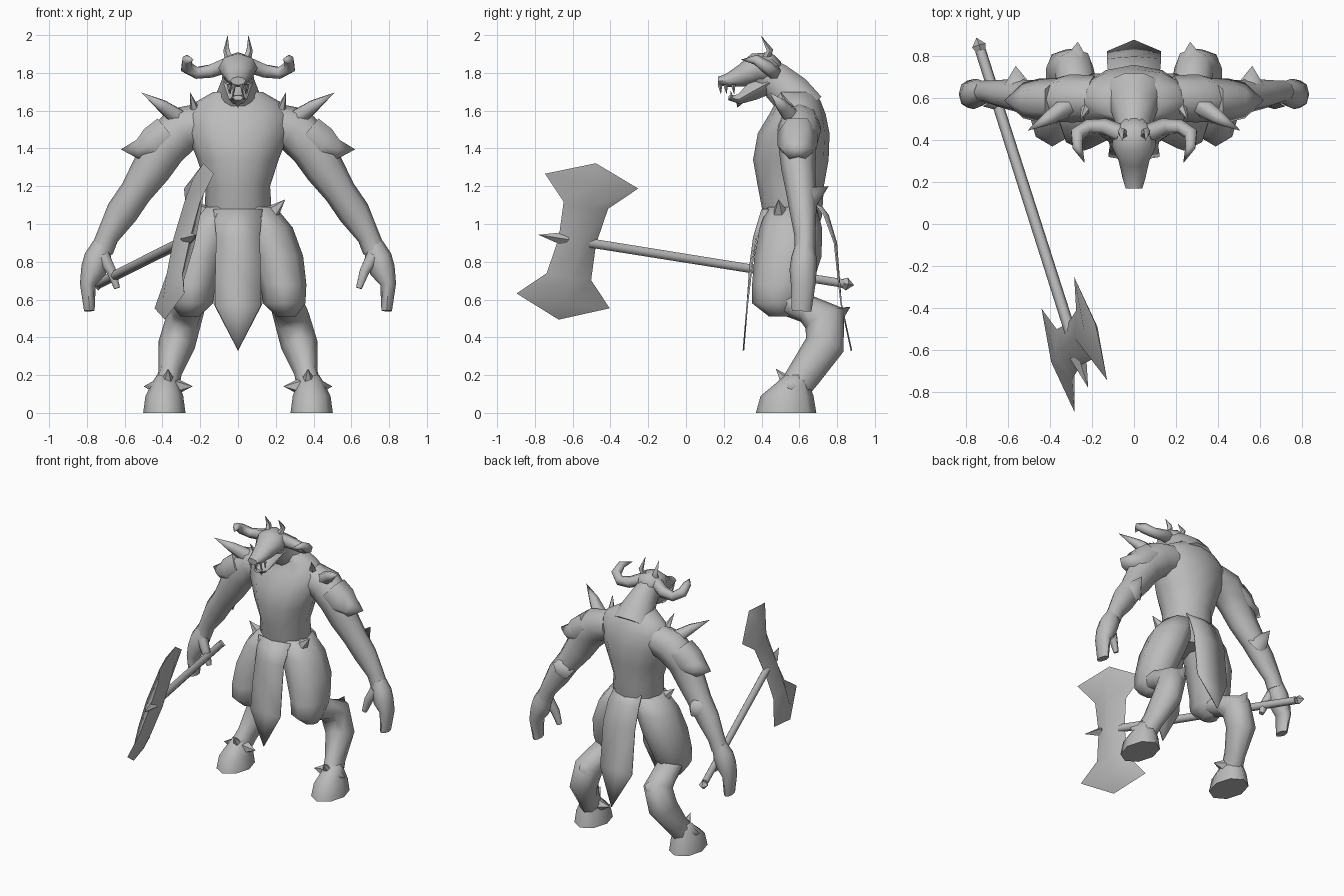
import bpy, bmesh, math
from mathutils import Vector

grey = bpy.data.materials.new("stone_grey")
grey.diffuse_color = (0.5, 0.5, 0.5, 1)


def finish(name, bm, mirror=False, angle=65, thick=0):
    bmesh.ops.remove_doubles(bm, verts=bm.verts, dist=0.0005)
    bmesh.ops.recalc_face_normals(bm, faces=bm.faces)
    me = bpy.data.meshes.new(name)
    bm.to_mesh(me)
    bm.free()
    me.materials.append(grey)
    ob = bpy.data.objects.new(name, me)
    bpy.context.collection.objects.link(ob)
    if thick:
        ob.modifiers.new("thickness", 'SOLIDIFY').thickness = thick
    if mirror:
        ob.modifiers.new("mirror", 'MIRROR').use_mirror_merge = False
    bpy.ops.object.select_all(action='DESELECT')
    ob.select_set(True)
    bpy.context.view_layer.objects.active = ob
    bpy.ops.object.shade_smooth_by_angle(angle=math.radians(angle))
    return ob


def loft(name, rings, n=8, ref=(1, 0, 0), axis=None, mirror=False, angle=65, cap=True):
    """Skin rings (x, y, z, radius along ref, radius across); zero radii make a tip."""
    bm = bmesh.new()
    pts = [Vector(r[:3]) for r in rings]
    loops = []
    for i, r in enumerate(rings):
        t = Vector(axis) if axis else pts[min(i + 1, len(pts) - 1)] - pts[max(i - 1, 0)]
        t.normalize()
        u = Vector(ref)
        u = (u - t * u.dot(t)).normalized()
        v = t.cross(u)
        loops.append([bm.verts.new(pts[i] + u * r[3] * math.cos(2 * math.pi * k / n)
                                   + v * r[4] * math.sin(2 * math.pi * k / n)) for k in range(n)])
    for a, b in zip(loops, loops[1:]):
        for k in range(n):
            bm.faces.new((a[k], a[(k + 1) % n], b[(k + 1) % n], b[k]))
    if cap:
        for ring, r in ((loops[0], rings[0]), (loops[-1], rings[-1])):
            if r[3] > 0:
                bm.faces.new(ring)
    return finish(name, bm, mirror, angle)


def spike(name, base, tip, r, mirror=True, n=5, r2=None):
    ref = (0, 1, 0) if abs(tip[1] - base[1]) < 0.08 else (1, 0, 0)
    return loft(name, [(*base, r, r2 or r), (*tip, 0, 0)], n=n, ref=ref, mirror=mirror)


def cloth(name, rows):
    """Hanging strip from rows (y, z, half width, bow at the edges)."""
    bm = bmesh.new()
    grid = [[bm.verts.new((w * s, y + bow * abs(s), z)) for s in (-1, 0, 1)] for y, z, w, bow in rows]
    for a, b in zip(grid, grid[1:]):
        for k in range(2):
            bm.faces.new((a[k], a[k + 1], b[k + 1], b[k]))
    finish(name, bm, thick=0.008)


Z = (0, 0, 1)
Y = (0, 1, 0)
# torso and neck
loft("torso", [(0, .56, .92, .13, .12), (0, .565, 1.04, .18, .155), (0, .555, 1.2, .17, .175),
               (0, .555, 1.34, .215, .2), (0, .57, 1.48, .27, .19), (0, .59, 1.58, .28, .15),
               (0, .595, 1.645, .225, .12), (0, .575, 1.70, .13, .11)], n=12, axis=Z)
loft("neck", [(0, .63, 1.60, .16, .12), (0, .555, 1.69, .115, .115), (0, .47, 1.765, .085, .10),
              (0, .40, 1.815, .08, .085)], n=10)

# head
loft("skull", [(0, .49, 1.81, .06, .05), (0, .44, 1.825, .10, .085), (0, .37, 1.825, .105, .08),
               (0, .30, 1.785, .073, .06), (0, .22, 1.76, .055, .036), (0, .17, 1.757, .04, .022)], n=8)
loft("lower_jaw", [(0, .44, 1.75, .08, .07), (0, .35, 1.70, .062, .055), (0, .28, 1.66, .048, .03),
                   (0, .225, 1.668, .028, .014)], n=6)
spike("chin_tuft", (0, .285, 1.66), (0, .272, 1.615), .03, mirror=False)
for i, (x, y) in enumerate(((.022, .18), (.04, .21), (.047, .25))):
    spike("upper_tooth_%d" % i, (x, y, 1.74), (x, y + .005, 1.685), .013, n=4)
spike("lower_tooth", (.025, .245, 1.66), (.027, .235, 1.71), .01, n=4)

# horns
loft("side_horn", [(.06, .43, 1.84, .045, .045), (.14, .465, 1.81, .04, .04), (.22, .465, 1.80, .035, .035),
                   (.272, .43, 1.83, .036, .036), (.27, .37, 1.87, .027, .027), (.235, .29, 1.87, 0, 0)],
     n=6, ref=(0, .5, 1), mirror=True)
loft("brow_horn", [(.045, .42, 1.87, .025, .025), (.06, .445, 1.92, .018, .018), (.055, .395, 2.0, 0, 0)],
     n=5, mirror=True)

# arms
loft("arm", [(.19, .60, 1.53, .11, .11), (.30, .60, 1.50, .115, .125), (.395, .59, 1.405, .10, .12),
             (.46, .595, 1.29, .09, .105), (.54, .61, 1.17, .08, .085), (.615, .62, 1.06, .07, .085),
             (.69, .63, .935, .055, .06), (.72, .63, .86, .055, .06)], n=8, ref=Y, mirror=True)
spike("elbow_spike", (.555, .635, 1.13), (.565, .755, 1.2), .085, n=6)
loft("hand", [(.715, .63, .89, .05, .055), (.745, .625, .82, .068, .07), (.765, .62, .755, .072, .068),
              (.795, .62, .68, .065, .042), (.787, .612, .54, .052, .028)], n=8, ref=Y, mirror=True)
loft("thumb", [(.715, .60, .83, .04, .04), (.67, .58, .75, .032, .03), (.64, .575, .66, .018, .018)],
     n=6, ref=Y, mirror=True)

# shoulder armour
loft("arm_blade", [(.365, .59, 1.485, .105, .11), (.45, .59, 1.415, .105, .115), (.53, .59, 1.395, .085, .06),
                   (.62, .59, 1.395, 0, 0)], n=6, ref=Y, mirror=True)
loft("shoulder_spike", [(.30, .575, 1.55, .055, .055), (.40, .51, 1.625, .036, .036), (.51, .445, 1.695, 0, 0)],
     n=6, ref=Y, mirror=True)
spike("collar_spike", (.23, .55, 1.61), (.255, .50, 1.70), .025)

# legs
loft("thigh", [(.09, .56, 1.09, .11, .13), (.15, .555, .98, .14, .165), (.205, .54, .83, .14, .178),
               (.24, .51, .68, .122, .16), (.245, .485, .58, .112, .135), (.255, .50, .51, .05, .06)],
     n=8, axis=Z, mirror=True)
loft("shin", [(.25, .52, .60, .09, .08), (.27, .64, .55, .095, .075), (.285, .735, .50, .095, .115),
              (.325, .735, .36, .098, .105), (.36, .63, .21, .062, .09), (.385, .56, .11, .07, .08)],
     n=8, mirror=True)
spike("hock_point", (.28, .75, .49), (.268, .87, .56), .085, n=6)
loft("hoof", [(.39, .53, 0, .112, .16), (.39, .535, .09, .10, .14), (.385, .565, .16, .07, .085),
              (.38, .58, .2, .05, .06)], n=8, axis=Z, mirror=True)
for i, tip in enumerate(((.24, .55, .14), (.50, .55, .14), (.37, .475, .235))):
    spike("ankle_spike_%d" % i, (.375 + (tip[0] - .375) * .3, .56 if i < 2 else .55, .14), tip, .05)

# loincloth and hip points
cloth("front_cloth", [(.40, 1.08, .13, .03), (.355, .93, .115, .015), (.335, .78, .12, .01),
                      (.32, .57, .122, 0), (.30, .33, 0, 0)])
cloth("back_cloth", [(.70, 1.12, .11, -.02), (.755, 1.05, .125, -.02), (.80, .90, .13, -.01),
                     (.825, .58, .13, 0), (.88, .33, 0, 0)])
spike("hip_point", (.17, .50, 1.05), (.25, .49, 1.13), .05)

# axe: shaft direction d, head length direction l
d = Vector((.30, -.94, .15)).normalized()
l = Vector((.233, .225, .946)).normalized()
mid = Vector((-.285, -.575, .91))


def on_shaft(s):
    return tuple(mid + d * s)


loft("axe_shaft", [(*on_shaft(-1.49), .026, .026), (*on_shaft(0), .028, .028)], n=6)
loft("axe_pommel", [(*on_shaft(-1.555), 0, 0), (*on_shaft(-1.515), .034, .034), (*on_shaft(-1.47), .016, .016)],
     n=4, angle=20)
rows = [(-.44, 0, 0), (-.335, .262, .035), (-.2, .125, .05), (0, .105, .06),
        (.2, .125, .05), (.335, .262, .035), (.435, 0, 0)]
loft("axe_head", [(*(mid + l * v), u, w) for v, u, w in rows], n=4, ref=d, axis=l)
spike("axe_point", on_shaft(.06), on_shaft(.22), .04, mirror=False, n=4)
